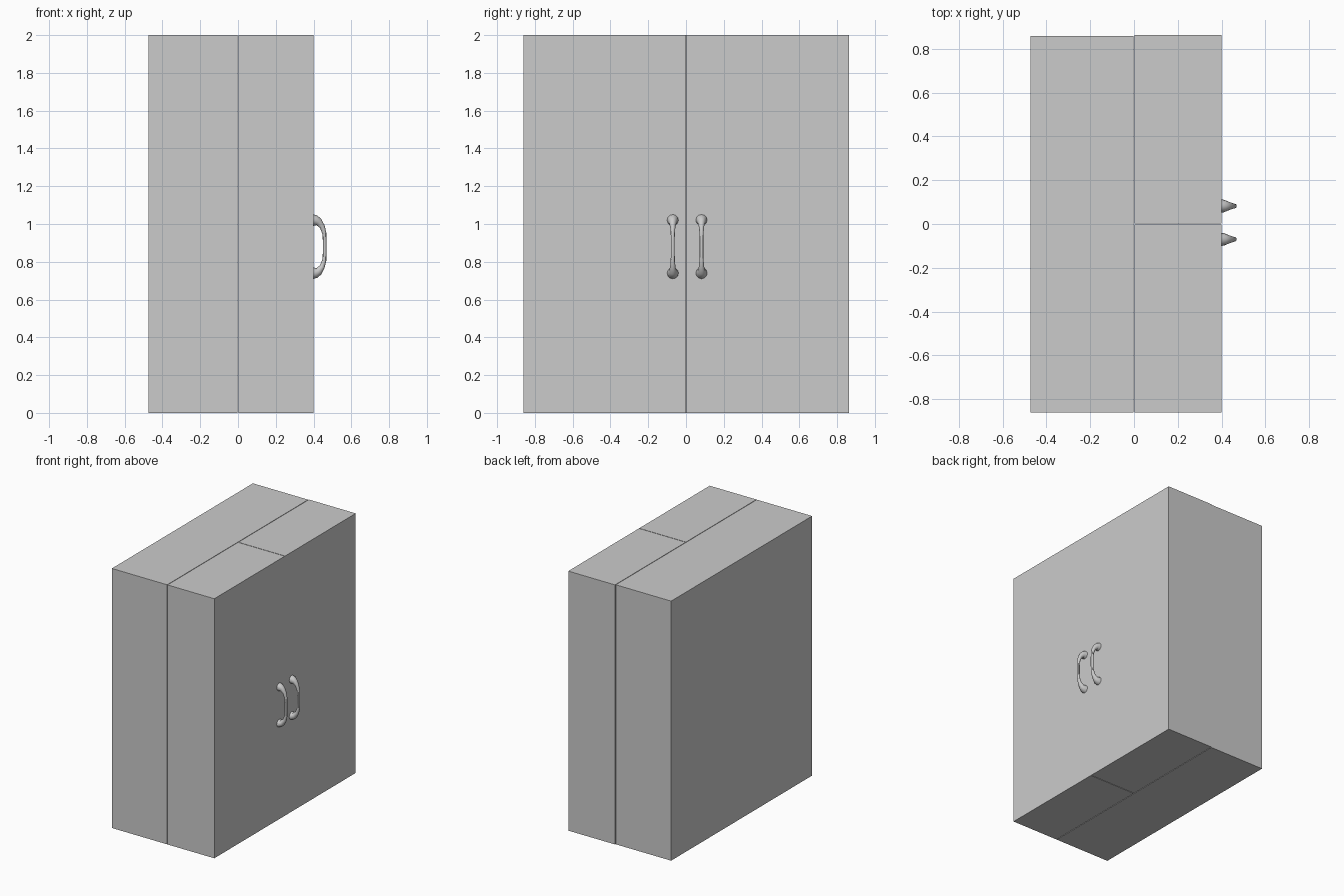
import bpy

if "Cube" in bpy.data.objects:
    bpy.data.objects.remove(bpy.data.objects["Cube"])

MID_Z = 0.88  # handle centre height


def box(name, lo, hi):
    size = [b - a for a, b in zip(lo, hi)]
    bpy.ops.mesh.primitive_cube_add(size=1, location=[(a + b) / 2 for a, b in zip(lo, hi)])
    ob = bpy.context.object
    ob.name = name
    ob.scale = size
    bpy.ops.object.transform_apply(location=False, rotation=False, scale=True)
    return ob


def handle(name, y):
    # upper half of the grip as (x, height above centre, radius), mirrored below
    half = [(0.395, 0.140, 0.031), (0.412, 0.138, 0.028), (0.428, 0.130, 0.021),
            (0.446, 0.106, 0.014), (0.457, 0.070, 0.011), (0.459, 0.035, 0.010)]
    pts = [(x, MID_Z + h, r) for x, h, r in half]
    pts += [(x, MID_Z - h, r) for x, h, r in reversed(half)]
    cu = bpy.data.curves.new(name, 'CURVE')
    cu.dimensions = '3D'
    cu.bevel_depth = 1.0
    cu.bevel_resolution = 4
    cu.use_fill_caps = True
    sp = cu.splines.new('POLY')
    sp.points.add(len(pts) - 1)
    for p, (x, z, r) in zip(sp.points, pts):
        p.co = (x, y, z, 1)
        p.radius = r
    ob = bpy.data.objects.new(name, cu)
    bpy.context.collection.objects.link(ob)
    bpy.ops.object.select_all(action='DESELECT')
    ob.select_set(True)
    bpy.context.view_layer.objects.active = ob
    bpy.ops.object.convert(target='MESH')
    bpy.ops.object.shade_smooth_by_angle()
    return bpy.context.object


# Rear cabinet body
box("cabinet_body", (-0.473, -0.86, 0), (-0.002, 0.857, 2))

# Two deep doors with a hairline gap between them
box("left_door", (0.002, -0.86, 0), (0.40, -0.002, 2))
box("right_door", (0.002, 0.002, 0), (0.40, 0.862, 2))

# Bowed, flared handles either side of the door gap
handle("left_handle", -0.07)
handle("right_handle", 0.082)
